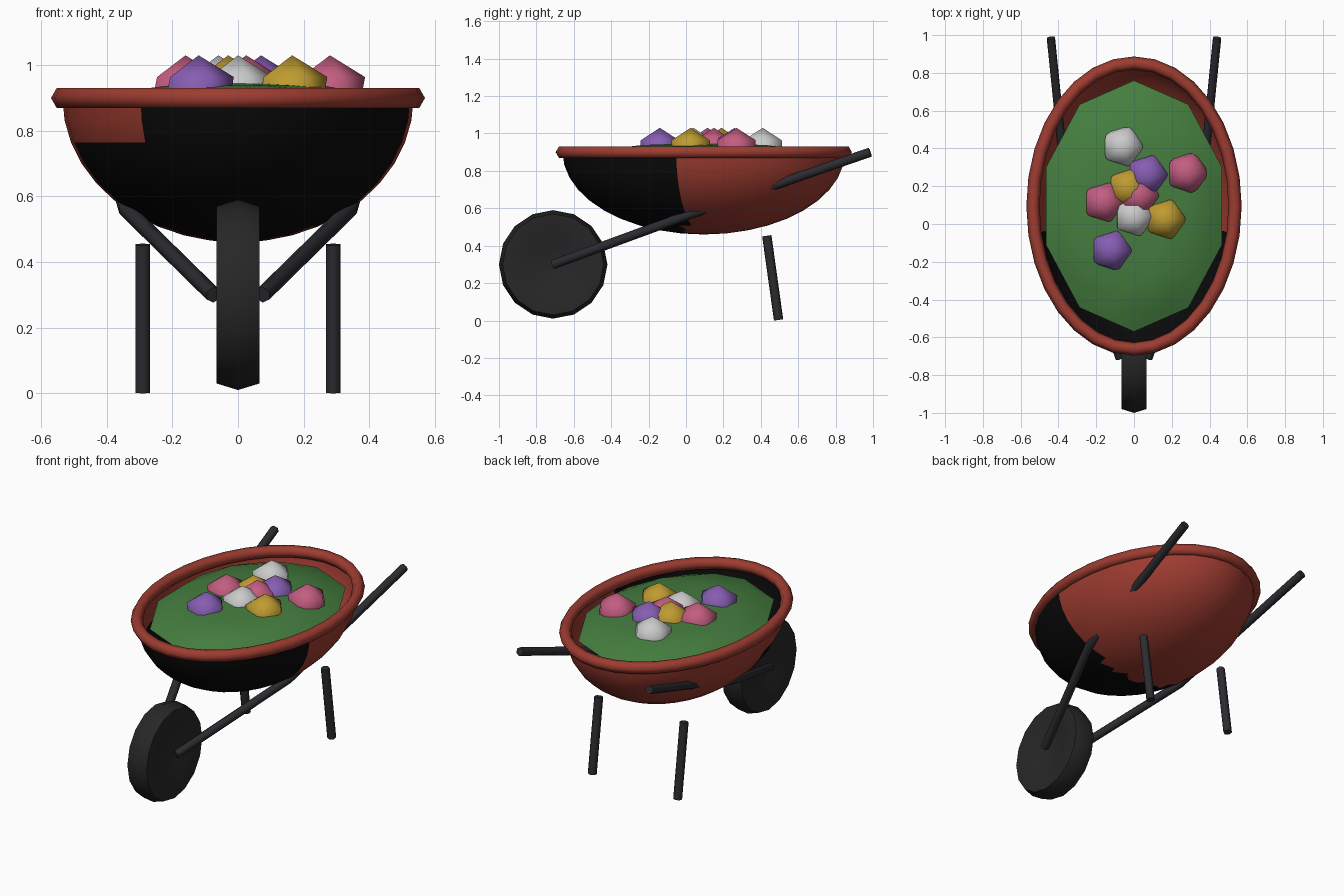
import bpy, bmesh
from math import sin, cos, pi, radians
from mathutils import Vector

if "Cube" in bpy.data.objects:
    bpy.data.objects.remove(bpy.data.objects["Cube"])


def material(name, r, g, b):
    m = bpy.data.materials.new(name)
    m.diffuse_color = (r, g, b, 1)
    m.use_nodes = True
    m.node_tree.nodes["Principled BSDF"].inputs["Base Color"].default_value = m.diffuse_color
    return m


RED = material("red_paint", 0.34, 0.045, 0.03)
BLACK = material("black_paint", 0.003, 0.003, 0.003)
METAL = material("dark_metal", 0.025, 0.025, 0.03)
RUBBER = material("rubber", 0.02, 0.02, 0.02)
GREEN = material("leaf_green", 0.06, 0.21, 0.05)
PETALS = {
    "white": material("white_petals", 0.55, 0.55, 0.55),
    "purple": material("purple_petals", 0.24, 0.11, 0.45),
    "pink": material("pink_petals", 0.55, 0.11, 0.22),
    "yellow": material("yellow_petals", 0.52, 0.33, 0.03),
}


def finish(bm, name, mats, angle=60):
    bmesh.ops.remove_doubles(bm, verts=bm.verts, dist=1e-5)
    me = bpy.data.meshes.new(name)
    bm.to_mesh(me)
    bm.free()
    ob = bpy.data.objects.new(name, me)
    bpy.context.collection.objects.link(ob)
    for m in mats:
        me.materials.append(m)
    bpy.ops.object.select_all(action='DESELECT')
    ob.select_set(True)
    bpy.context.view_layer.objects.active = ob
    if angle:
        bpy.ops.object.shade_smooth_by_angle(angle=radians(angle))
    return ob


def sweep(point, rows, segs, closed=False):
    """Surface of rings: point(row, angle) gives each vertex."""
    bm = bmesh.new()
    rings = [[bm.verts.new(point(i, 2 * pi * k / segs)) for k in range(segs)]
             for i in range(rows)]
    for i in range(rows if closed else rows - 1):
        a, b = rings[i], rings[(i + 1) % rows]
        for k in range(segs):
            n = (k + 1) % segs
            bm.faces.new((a[k], a[n], b[n], b[k]))
    return bm


# tub: open half ellipsoid, front painted black
CY = 0.095
ROWS = 11


def tub_point(i, t):
    p = pi / 2 * i / (ROWS - 1)
    return (0.535 * sin(p) * cos(t), CY + 0.755 * sin(p) * sin(t), 0.9 - 0.44 * cos(p))


bm = sweep(tub_point, ROWS, 32)
bmesh.ops.remove_doubles(bm, verts=bm.verts, dist=1e-5)
bmesh.ops.recalc_face_normals(bm, faces=bm.faces)
for f in bm.faces:
    c = f.calc_center_median()
    if c.z < 0.9 and f.normal.dot(c - Vector((0, CY, 0.9))) < 0:
        f.normal_flip()
    f.material_index = int(c.y < 0.0 and not (c.x < -0.25 and c.z > 0.78))
finish(bm, "tub", [RED, BLACK])

# rolled rim: hexagonal section around the ellipse
def rim_point(i, t):
    a = 2 * pi * i / 6
    o = 0.035 * cos(a)
    return ((0.535 + o) * cos(t), CY + (0.757 + o) * sin(t), 0.9 + 0.035 * sin(a))


bm = sweep(rim_point, 6, 32, closed=True)
bmesh.ops.recalc_face_normals(bm, faces=bm.faces)
finish(bm, "rim", [RED], 70)

# wheel: lathed tyre with sunken hub
PROFILE = [(0, -.03), (.1, -.03), (.18, -.062), (.27, -.065), (.29, 0),
           (.27, .065), (.18, .062), (.1, .03), (0, .03)]


def wheel_point(i, t):
    r, x = PROFILE[i]
    return (x, -0.71 + r * cos(t), 0.3 + r * sin(t))


bm = sweep(wheel_point, len(PROFILE), 16)
bmesh.ops.remove_doubles(bm, verts=bm.verts, dist=1e-5)
bmesh.ops.recalc_face_normals(bm, faces=bm.faces)
finish(bm, "wheel", [RUBBER], 65)


def rod(name, pts, r=0.025, sides=6):
    """Capped tube through points."""
    pts = [Vector(p) for p in pts]
    bm = bmesh.new()
    rings = []
    for i, p in enumerate(pts):
        d = (pts[min(i + 1, len(pts) - 1)] - pts[max(i - 1, 0)]).normalized()
        u = d.cross(Vector((1, 0, 0))).normalized()
        v = d.cross(u)
        rings.append([bm.verts.new(p + r * (u * cos(2 * pi * k / sides) + v * sin(2 * pi * k / sides)))
                      for k in range(sides)])
    for a, b in zip(rings, rings[1:]):
        for k in range(sides):
            n = (k + 1) % sides
            bm.faces.new((a[k], a[n], b[n], b[k]))
    bm.faces.new(rings[0])
    bm.faces.new(rings[-1])
    bmesh.ops.recalc_face_normals(bm, faces=bm.faces)
    return finish(bm, name, [METAL], 62)


# frame poles (fork to handle) and legs, both sides
for side, s in (("left", -1), ("right", 1)):
    rod(side + "_pole", [(s * .075, -.71, .3), (s * .34, 0, .56), (s * .44, .985, .9)])
    rod(side + "_leg", [(s * .29, .432, .453), (s * .29, .495, .003)])


def ico(name, sub, loc, scale, mat, angle):
    bm = bmesh.new()
    bmesh.ops.create_icosphere(bm, subdivisions=sub, radius=1)
    for v in bm.verts:
        v.co = Vector(a * b + c for a, b, c in zip(v.co, scale, loc))
    return finish(bm, name, [mat], angle)


# planting mound
ico("mound", 2, (0, CY, 0.87), (0.49, 0.665, 0.08), GREEN, 60)

# flower heads
FLOWERS = [("white", -.06, .41), ("purple", .07, .26), ("pink", .28, .27),
           ("yellow", .165, .025), ("white", 0, .04), ("purple", -.12, -.14),
           ("pink", -.16, .115), ("yellow", -.03, .19), ("pink", .025, .15)]
for n, (colour, x, y) in enumerate(FLOWERS):
    ico(f"{colour}_flower_{n + 1}", 1, (x, y, 0.91), (0.12,) * 3, PETALS[colour], 45)
